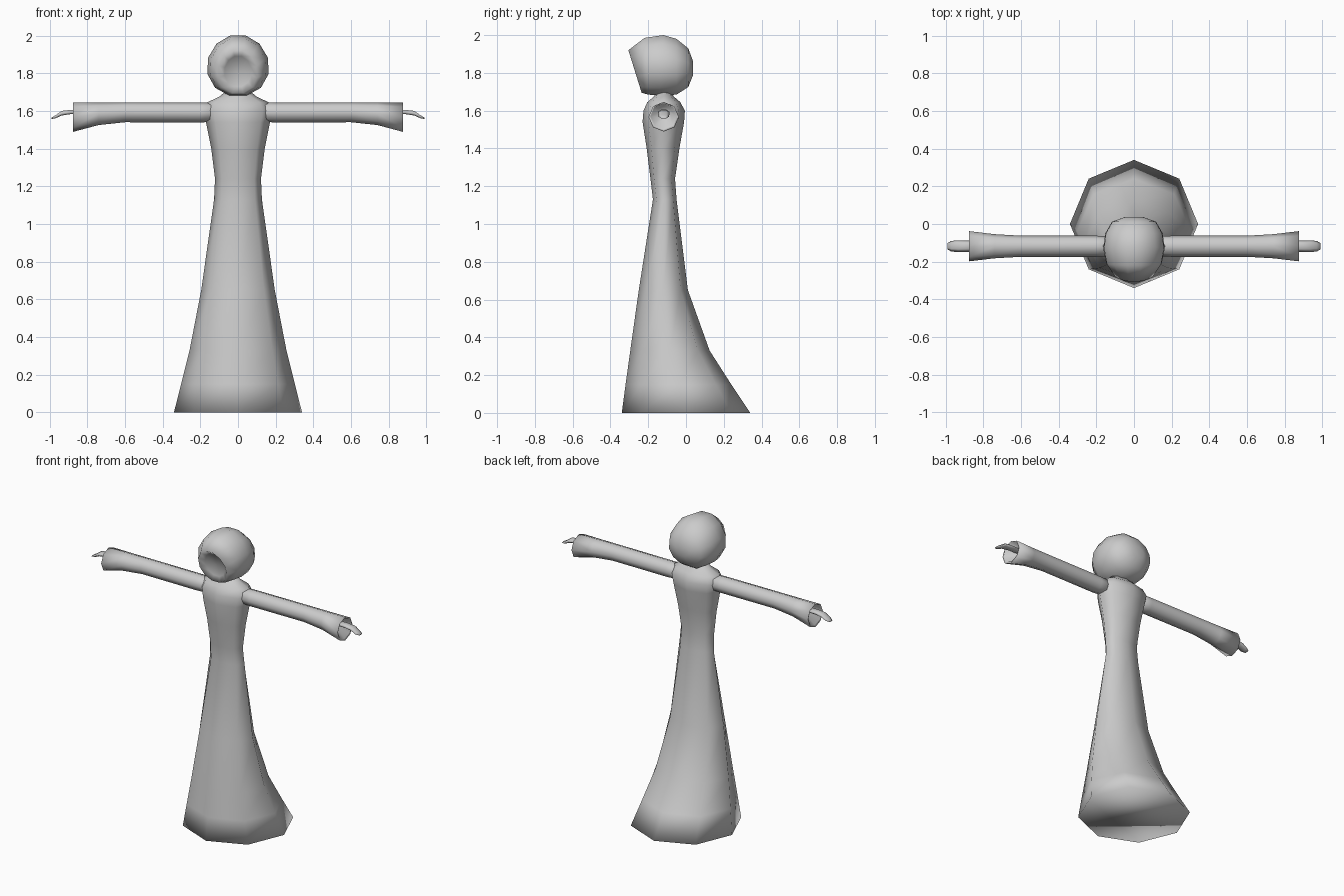
import bpy, bmesh, math
from mathutils import Vector

if "Cube" in bpy.data.objects:
    bpy.data.objects.remove(bpy.data.objects["Cube"])

grey = bpy.data.materials.new("plain grey")
grey.diffuse_color = (0.6, 0.6, 0.6, 1)
grey.use_nodes = True
grey.node_tree.nodes["Principled BSDF"].inputs["Base Color"].default_value = grey.diffuse_color


def loft(name, rings, cap_start=True, cap_end=True):
    """Skin a list of equal-length point rings; a one-point ring makes a tip."""
    bm = bmesh.new()
    rows = [[bm.verts.new(p) for p in ring] for ring in rings]
    for a, b in zip(rows, rows[1:]):
        n = max(len(a), len(b))
        for i in range(n):
            j = (i + 1) % n
            if len(b) == 1:
                bm.faces.new((a[i], a[j], b[0]))
            else:
                bm.faces.new((a[i], a[j], b[j], b[i]))
    if cap_start:
        bm.faces.new(rows[0][::-1])
    if cap_end and len(rows[-1]) > 1:
        bm.faces.new(rows[-1])
    bmesh.ops.recalc_face_normals(bm, faces=bm.faces)
    for f in bm.faces:
        f.smooth = True
    mesh = bpy.data.meshes.new(name)
    bm.to_mesh(mesh)
    bm.free()
    mesh.materials.append(grey)
    ob = bpy.data.objects.new(name, mesh)
    bpy.context.collection.objects.link(ob)
    return ob


def circle(n, offset=0.0):
    return [(math.cos(math.tau * (i + offset) / n), math.sin(math.tau * (i + offset) / n))
            for i in range(n)]


# Gown: height, half width, front y, back y
gown = [(0, .34, -.34, .34), (.15, .302, -.32, .24), (.33, .257, -.295, .125),
        (.65, .195, -.25, .01), (1.13, .127, -.175, -.05), (1.24, .122, -.188, -.058),
        (1.40, .142, -.208, -.035), (1.54, .17, -.23, -.01), (1.60, .185, -.225, -.006),
        (1.645, .165, -.205, -.03), (1.675, .10, -.17, -.065), (1.70, .07, -.155, -.08)]
loft("gown", [[(rx * c, (f + b) / 2 + (b - f) / 2 * s, z) for c, s in circle(8)]
              for z, rx, f, b in gown])

# Head: top y, top z, bottom y, bottom z, half width; the last rings sink into the face
head = [(.038, 1.86, .038, 1.79, .045), (.012, 1.93, .012, 1.725, .115),
        (-.05, 1.98, -.05, 1.685, .15), (-.12, 2.0, -.14, 1.68, .16),
        (-.22, 1.985, -.20, 1.685, .145), (-.305, 1.92, -.235, 1.695, .10),
        (-.265, 1.89, -.225, 1.73, .07)]
rings = []
for yt, zt, yb, zb, rx in head:
    ring = []
    for c, s in circle(12, 0.5):
        t = (s / math.cos(math.pi / 12) + 1) / 2
        ring.append((rx * c * (1.04 - .1 * (t - .5)), yb + (yt - yb) * t, zb + (zt - zb) * t))
    rings.append(ring)
loft("head", rings + [[(0, -.235, 1.81)]])

# Sleeves: x, centre z, half height, half depth; the last rings hollow the cuff
sleeve = [(.08, 1.594, .05, .05), (.20, 1.592, .053, .056), (.60, 1.593, .053, .056),
          (.74, 1.585, .06, .064), (.875, 1.567, .078, .08),
          (.872, 1.57, .068, .07), (.80, 1.588, .035, .035)]
# Hands: x, centre z, half height, half depth
hand = [(.80, 1.595, .012, .028), (.89, 1.594, .013, .03), (.935, 1.588, .014, .031),
        (.97, 1.568, .009, .028), (.99, 1.561, .004, .017)]
for side, m in (("right", 1), ("left", -1)):
    for part, data, n, off in (("sleeve", sleeve, 8, 0), ("hand", hand, 6, 0)):
        loft(side + "_" + part, [[(m * x, -.118 + ry * c, z + rz * s) for c, s in circle(n, off)]
                                 for x, z, rz, ry in data])
